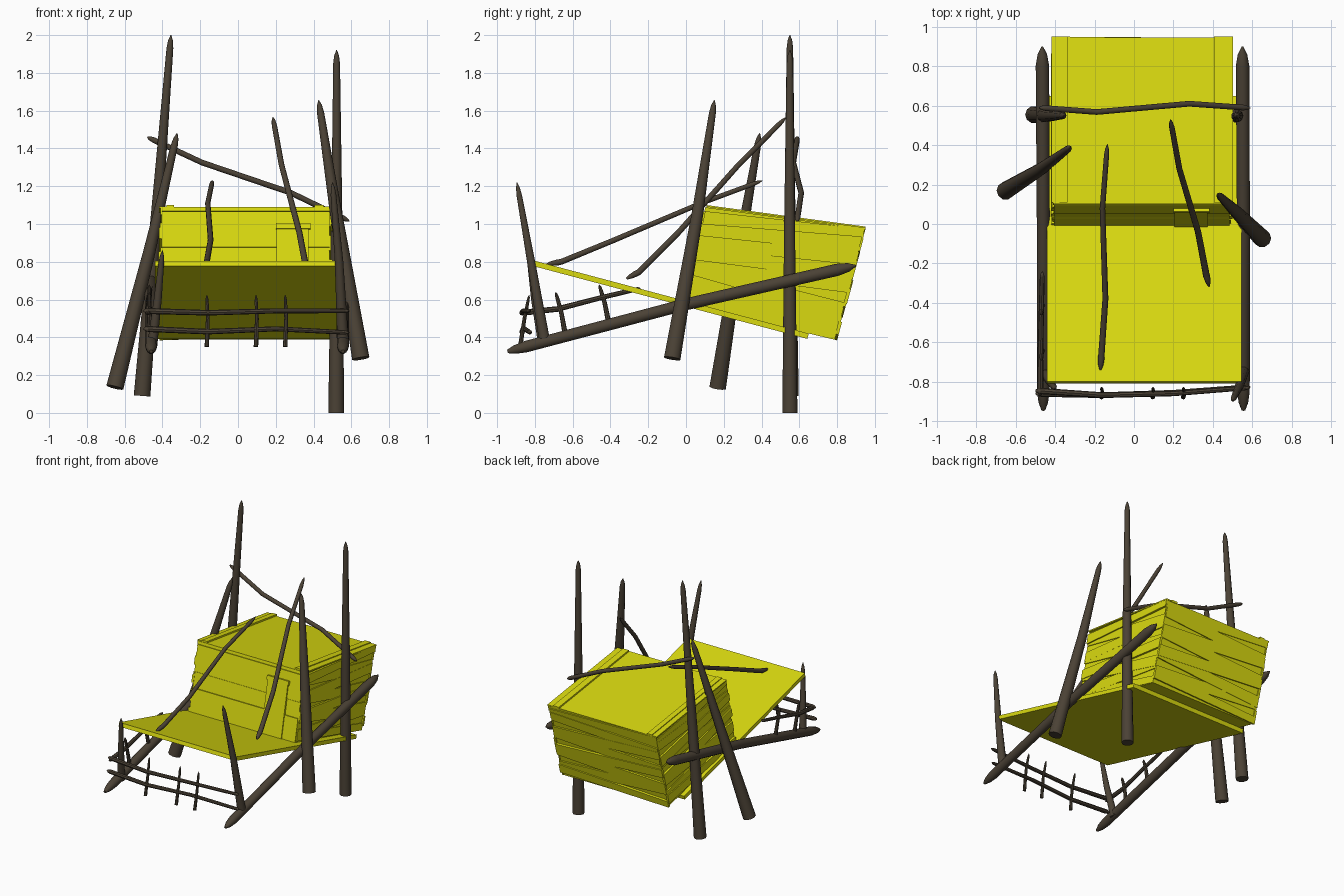
import bpy, bmesh, math, random
from mathutils import Vector

if "Cube" in bpy.data.objects:
    bpy.data.objects.remove(bpy.data.objects["Cube"])

random.seed(4)


def material(name, rgb):
    m = bpy.data.materials.new(name)
    m.diffuse_color = (*rgb, 1)
    m.use_nodes = True
    m.node_tree.nodes["Principled BSDF"].inputs["Base Color"].default_value = m.diffuse_color
    return m


YELLOW = material("yellow boards", (0.70, 0.70, 0.005))
BROWN = material("dark brown wood", (0.07, 0.054, 0.036))


def finish(name, bm, mat, smooth=False):
    bmesh.ops.recalc_face_normals(bm, faces=bm.faces[:])
    me = bpy.data.meshes.new(name)
    bm.to_mesh(me)
    bm.free()
    me.materials.append(mat)
    ob = bpy.data.objects.new(name, me)
    bpy.context.collection.objects.link(ob)
    if smooth:
        bpy.ops.object.select_all(action='DESELECT')
        ob.select_set(True)
        bpy.context.view_layer.objects.active = ob
        bpy.ops.object.shade_smooth_by_angle(angle=math.radians(40))


def rod(name, pts, r0, r1, tip=0.07, both=False, sides=10):
    """Tapered stick through pts, sharpened at the end (or both ends)."""
    pts = [Vector(p) for p in pts]
    n = len(pts) - 1
    rings = [(p, r0 + (r1 - r0) * i / n) for i, p in enumerate(pts)]
    end, d = pts[-1], (pts[-1] - pts[-2]).normalized()
    rings[-1:] = [(end - d * tip, r1), (end - d * tip * 0.4, r1 * 0.7), (end, r1 * 0.12)]
    if both:
        s, d = pts[0], (pts[1] - pts[0]).normalized()
        rings[:1] = [(s, r0 * 0.3), (s + d * tip * 0.4, r0 * 0.75), (s + d * tip, r0)]
    axis = (pts[-1] - pts[0]).normalized()
    ref = Vector((1, 0, 0)) if abs(axis.x) < 0.7 else Vector((0, 0, 1))
    u = (ref - axis * ref.dot(axis)).normalized()
    v = axis.cross(u)
    bm = bmesh.new()
    loops = []
    for p, r in rings:
        loops.append([bm.verts.new(p + r * (u * math.cos(a) + v * math.sin(a)))
                      for a in (2 * math.pi * k / sides for k in range(sides))])
    for a, b in zip(loops, loops[1:]):
        for k in range(sides):
            j = (k + 1) % sides
            bm.faces.new((a[k], a[j], b[j], b[k]))
    bm.faces.new(loops[0])
    bm.faces.new(loops[-1])
    finish(name, bm, BROWN, True)


def hexa(bm, a, b):
    """Solid between two matching quads."""
    va = [bm.verts.new(p) for p in a]
    vb = [bm.verts.new(p) for p in b]
    bm.faces.new(va)
    bm.faces.new(vb)
    for i in range(4):
        j = (i + 1) % 4
        bm.faces.new((va[i], va[j], vb[j], vb[i]))


def board(bm, wall, corners, thick):
    """Board on a wall quad; corners are (u, v) pairs on that wall."""
    p00, p10, p11, p01 = [Vector(p) for p in wall]
    nrm = (p10 - p00).cross(p01 - p00).normalized()
    q = [(p00 * (1 - u) + p10 * u) * (1 - v) + (p01 * (1 - u) + p11 * u) * v for u, v in corners]
    hexa(bm, [p - nrm * 0.003 for p in q], [p + nrm * thick for p in q])


def rect(u0, u1, v0, v1):
    return [(u0, v0), (u1, v0), (u1, v1), (u0, v1)]


# sloping platform
bm = bmesh.new()
deck = [(-0.44, -0.80, 0.805), (0.545, -0.80, 0.805), (0.545, 0.65, 0.42), (-0.44, 0.65, 0.42)]
hexa(bm, deck, [(x, y - 0.008, z - 0.028) for x, y, z in deck])
finish("platform", bm, YELLOW)

# hut body: side profile between two x positions
XL, XR = -0.405, 0.485
PROFILE = [(0.0, 0.575), (0.785, 0.388), (0.945, 0.975), (0.108, 1.088)]
L = [(XL, y, z) for y, z in PROFILE]
R = [(XR, y, z) for y, z in PROFILE]
bm = bmesh.new()
hexa(bm, L, R)
finish("hut_body", bm, YELLOW)

# crooked overlapping planks on the sides and back
walls = {"right_planks": (R[0], R[1], R[2], R[3]),
         "left_planks": (L[1], L[0], L[3], L[2]),
         "back_planks": (R[1], L[1], L[2], R[2])}
for name, wall in walls.items():
    bm = bmesh.new()
    n = 8
    for i in range(n):
        tilt = 0.05 * (1 if i % 2 else -1)
        lo, hi = i / n, (i + 1) / n
        a, b = max(0, lo - tilt), max(0, lo + tilt)
        c, d = min(1, hi + tilt * 0.8), min(1, hi - tilt * 0.8)
        e = random.uniform(0, 0.012)
        board(bm, wall, [(-e, a), (1 + e, b), (1 + e, c), (-e, d)], random.uniform(0.005, 0.017))
    finish(name, bm, YELLOW)

# front boards and door
front = (L[0], R[0], R[3], L[3])
bm = bmesh.new()
for v0, v1, t in ((0.0, 0.36, 0.012), (0.37, 0.58, 0.006), (0.585, 0.955, 0.01), (0.96, 1.0, 0.006)):
    board(bm, front, rect(0, 1, v0, v1), t)
finish("front_boards", bm, YELLOW)
bm = bmesh.new()
board(bm, front, rect(0.685, 0.875, 0.02, 0.77), 0.02)
board(bm, front, rect(0.68, 0.885, 0.77, 0.83), 0.028)
finish("door", bm, YELLOW)

# roof trim strips
roof = (L[3], R[3], R[2], L[2])
bm = bmesh.new()
for u0, u1, t in ((-0.015, 0.03, 0.006), (0.03, 0.075, 0.012), (0.91, 0.965, 0.012), (0.965, 1.02, 0.006)):
    board(bm, roof, rect(u0, u1, 0, 1.005), t)
finish("roof_trim", bm, YELLOW)

# tall standing poles
rod("back_right_pole", [(0.52, 0.55, 0), (0.523, 0.548, 1), (0.522, 0.55, 1.92)], 0.042, 0.018)
rod("back_left_pole", [(-0.508, 0.555, 0.09), (-0.43, 0.55, 1.05), (-0.355, 0.55, 2.0)], 0.044, 0.018)
rod("left_leaning_pole", [(-0.652, 0.168, 0.135), (-0.47, 0.28, 0.85), (-0.322, 0.39, 1.48)], 0.046, 0.019)
rod("right_leaning_pole", [(0.65, -0.073, 0.288), (0.52, 0.06, 1.05), (0.427, 0.15, 1.655)], 0.046, 0.019)

# long side beams
for side, x in (("left", -0.46), ("right", 0.555)):
    rod(side + "_beam", [(x, -0.945, 0.325), (x, 0, 0.575), (x - 0.005, 0.9, 0.78)],
        0.032, 0.034, 0.1, True)

# front corner posts
rod("front_right_post", [(0.555, -0.75, 0.39), (0.535, -0.82, 0.8), (0.50, -0.895, 1.22)], 0.03, 0.015)
rod("front_left_post", [(-0.455, -0.755, 0.35), (-0.425, -0.80, 0.6), (-0.40, -0.835, 0.86)], 0.027, 0.015)

# front railing
rod("front_rail_upper", [(-0.50, -0.845, 0.54), (-0.16, -0.868, 0.53), (0.2, -0.86, 0.54), (0.59, -0.83, 0.54)],
    0.016, 0.012, 0.03, True, 8)
rod("front_rail_lower", [(-0.50, -0.86, 0.445), (-0.16, -0.868, 0.43), (0.2, -0.855, 0.445), (0.59, -0.825, 0.425)],
    0.016, 0.012, 0.03, True, 8)
for i, x in enumerate((-0.165, 0.095, 0.25)):
    rod("front_picket_%d" % i, [(x, -0.878, 0.35), (x + 0.005, -0.855, 0.5), (x, -0.83, 0.625)], 0.012, 0.008, 0.03, False, 8)

# left side railing
rod("side_rail", [(-0.475, -0.87, 0.53), (-0.475, -0.68, 0.55), (-0.47, -0.45, 0.61), (-0.465, -0.24, 0.66)],
    0.016, 0.012, 0.03, True, 8)
for i, (y, z0, z1) in enumerate(((-0.64, 0.42, 0.64), (-0.41, 0.48, 0.68))):
    rod("side_picket_%d" % i, [(-0.465, y, z0), (-0.47, y - 0.02, (z0 + z1) / 2), (-0.47, y - 0.05, z1)],
        0.014, 0.01, 0.03, False, 8)

# crossbar and bent props
rod("back_crossbar", [(-0.48, 0.59, 1.46), (-0.19, 0.568, 1.325), (0.28, 0.61, 1.165), (0.59, 0.588, 1.015)],
    0.015, 0.015, 0.04, True)
rod("left_bent_prop", [(-0.17, -0.74, 0.785), (-0.165, -0.66, 0.80), (-0.145, -0.38, 0.915), (-0.16, 0.08, 1.11), (-0.135, 0.405, 1.23)],
    0.017, 0.013, 0.06, True)
rod("right_bent_prop", [(0.38, -0.315, 0.71), (0.365, -0.25, 0.745), (0.325, -0.04, 0.955), (0.23, 0.28, 1.315), (0.185, 0.53, 1.565)],
    0.018, 0.014, 0.06, True)
